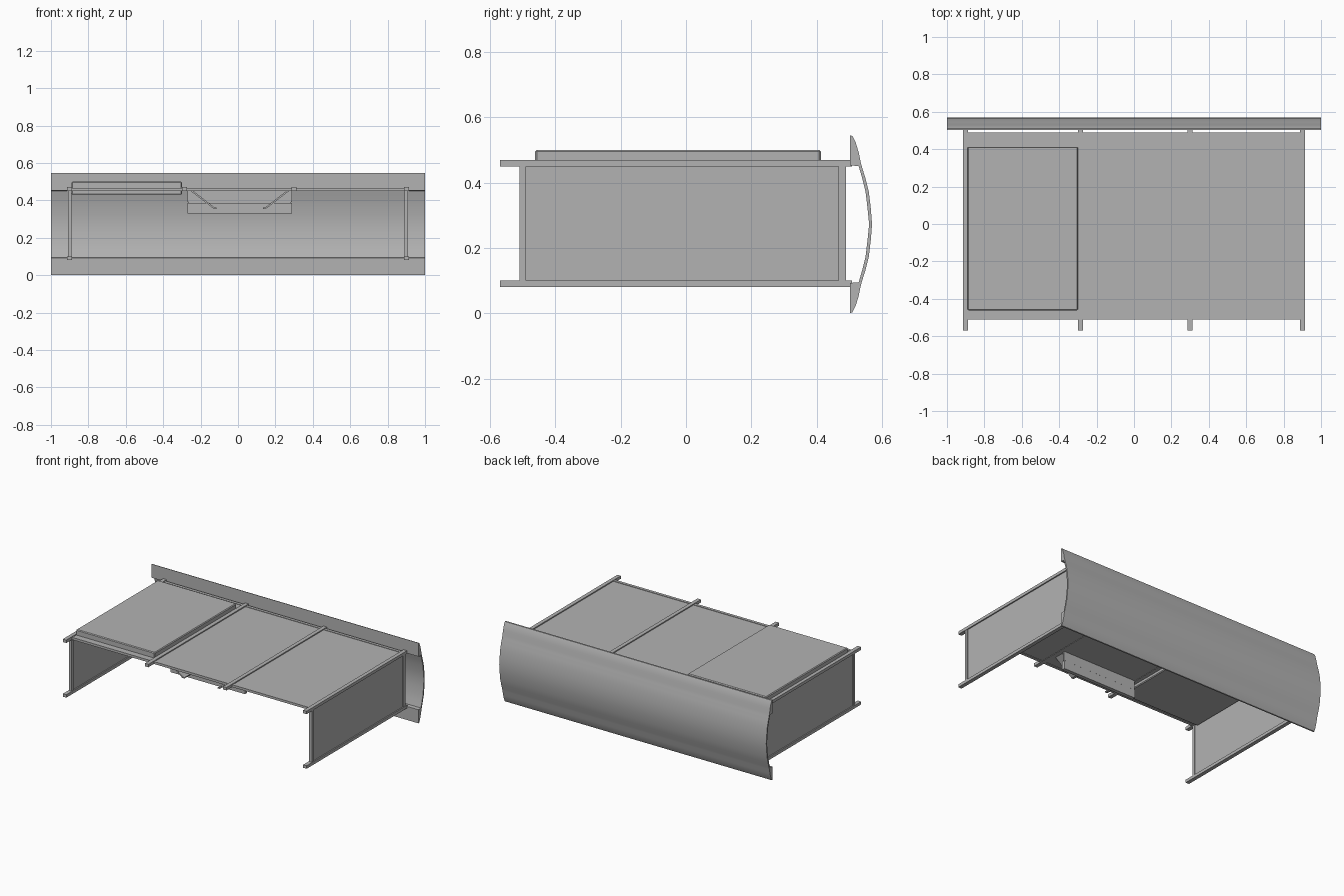
import bpy
import bmesh
import math

if "Cube" in bpy.data.objects:
    bpy.data.objects.remove(bpy.data.objects["Cube"], do_unlink=True)

# One plain grey finish for the whole desk
grey = bpy.data.materials.new("plain_grey")
grey.use_nodes = True
COLOUR = (0.45, 0.45, 0.45, 1)
grey.diffuse_color = COLOUR
grey.node_tree.nodes["Principled BSDF"].inputs["Base Color"].default_value = COLOUR


def finish(name, bm):
    bmesh.ops.recalc_face_normals(bm, faces=bm.faces)
    mesh = bpy.data.meshes.new(name)
    bm.to_mesh(mesh)
    bm.free()
    mesh.materials.append(grey)
    obj = bpy.data.objects.new(name, mesh)
    bpy.context.collection.objects.link(obj)
    return obj


def box(name, xs, ys, zs):
    """Box from its low and high limits on each axis."""
    bm = bmesh.new()
    bmesh.ops.create_cube(bm, size=1)
    for v in bm.verts:
        v.co = [lim[0] if c < 0 else lim[1] for c, lim in zip(v.co, (xs, ys, zs))]
    return finish(name, bm)


def prism(name, points, axis, low, high):
    """Extrude a closed profile along x (points are y, z) or y (points are x, z)."""
    bm = bmesh.new()
    place = (lambda p: (low, *p)) if axis == "x" else (lambda p: (p[0], low, p[1]))
    face = bm.faces.new([bm.verts.new(place(p)) for p in points])
    new = bmesh.ops.extrude_face_region(bm, geom=[face])["geom"]
    shift = (high - low, 0, 0) if axis == "x" else (0, high - low, 0)
    bmesh.ops.translate(bm, vec=shift, verts=[g for g in new if isinstance(g, bmesh.types.BMVert)])
    return finish(name, bm)


# Long rails under the top, running front to back
RAIL, FRONT, BACK = 0.013, -0.51, 0.49
TOP = (0.45, 0.47)
rails = (-0.9, -0.286, 0.3, 0.9)
for i, x in enumerate(rails):
    box(f"top_rail_{i + 1}", (x - RAIL, x + RAIL), (-0.57, 0.508), TOP)

# Desktop panels with front and back edge bars between the rails
for i, (a, b) in enumerate(zip(rails, rails[1:])):
    bay = (a + RAIL, b - RAIL)
    box(f"desktop_panel_{i + 1}", bay, (FRONT + 0.02, BACK - 0.02), (0.453, 0.463))
    box(f"desktop_front_bar_{i + 1}", bay, (FRONT, FRONT + 0.02), (0.45, 0.466))
    box(f"desktop_back_bar_{i + 1}", bay, (BACK - 0.02, BACK), (0.45, 0.466))

# Side frames: foot rail, two posts and a thin infill panel
for side, s in (("left", 1), ("right", -1)):
    wide = (s * 0.9 - RAIL, s * 0.9 + RAIL)
    post = (s * 0.9 - 0.01, s * 0.9 + 0.01)
    thin = (s * 0.9 - 0.005, s * 0.9 + 0.005)
    box(f"{side}_foot_rail", wide, (-0.57, 0.508), (0.08, 0.1))
    box(f"{side}_front_post", post, (FRONT, FRONT + 0.02), (0.1, 0.45))
    box(f"{side}_back_post", post, (BACK - 0.023, BACK), (0.1, 0.45))
    box(f"{side}_side_panel", thin, (FRONT + 0.02, BACK - 0.023), (0.1, 0.45))

# Raised pad with a fine bevelled edge
pad = box("raised_pad", (-0.89, -0.3), (-0.462, 0.413), (0.43, 0.5))
bevel = pad.modifiers.new("edge", "BEVEL")
bevel.width = 0.005
bevel.segments = 1

# Hanging modesty plate and lower tray under the middle bay
box("hanging_plate", (-0.27, 0.288), (-0.328, -0.318), (0.39, 0.455))
box("hanging_tray", (-0.27, 0.288), (-0.338, -0.313), (0.33, 0.386))
box("tray_joint", (-0.265, 0.283), (-0.326, -0.32), (0.38, 0.395))

# Sloping hooked brackets in front of the tray
for side, s in (("left", 1), ("right", -1)):
    shape = [(0.255, 0.455), (0.27, 0.455), (0.14, 0.355), (0.125, 0.355), (0.125, 0.362), (0.138, 0.364)]
    prism(f"{side}_bracket", [(0.01 + s * x, z) for x, z in shape], "y", -0.41, -0.32)

# Curved back screen: upper half profile mirrored about its mid height
MID = 0.273
outer = [(0.503, 0.272), (0.51, 0.27), (0.52, 0.25), (0.529, 0.22), (0.535, 0.19)]
outer += [(0.54, 0.172), (0.55, 0.14), (0.56, 0.1), (0.566, 0.05), (0.57, 0)]
inner = [(0.561, 0), (0.556, 0.05), (0.55, 0.1), (0.54, 0.14), (0.529, 0.178), (0.503, 0.18)]
half = lambda pts, s: [(y, MID + s * h) for y, h in pts]
profile = half(outer, 1) + half(outer[-2::-1], -1) + half(inner[::-1], -1) + half(inner[1:], 1)
screen = prism("curved_back_screen", profile, "x", -1, 1)
bpy.ops.object.select_all(action="DESELECT")
screen.select_set(True)
bpy.context.view_layer.objects.active = screen
bpy.ops.object.shade_smooth_by_angle(angle=math.radians(30))
